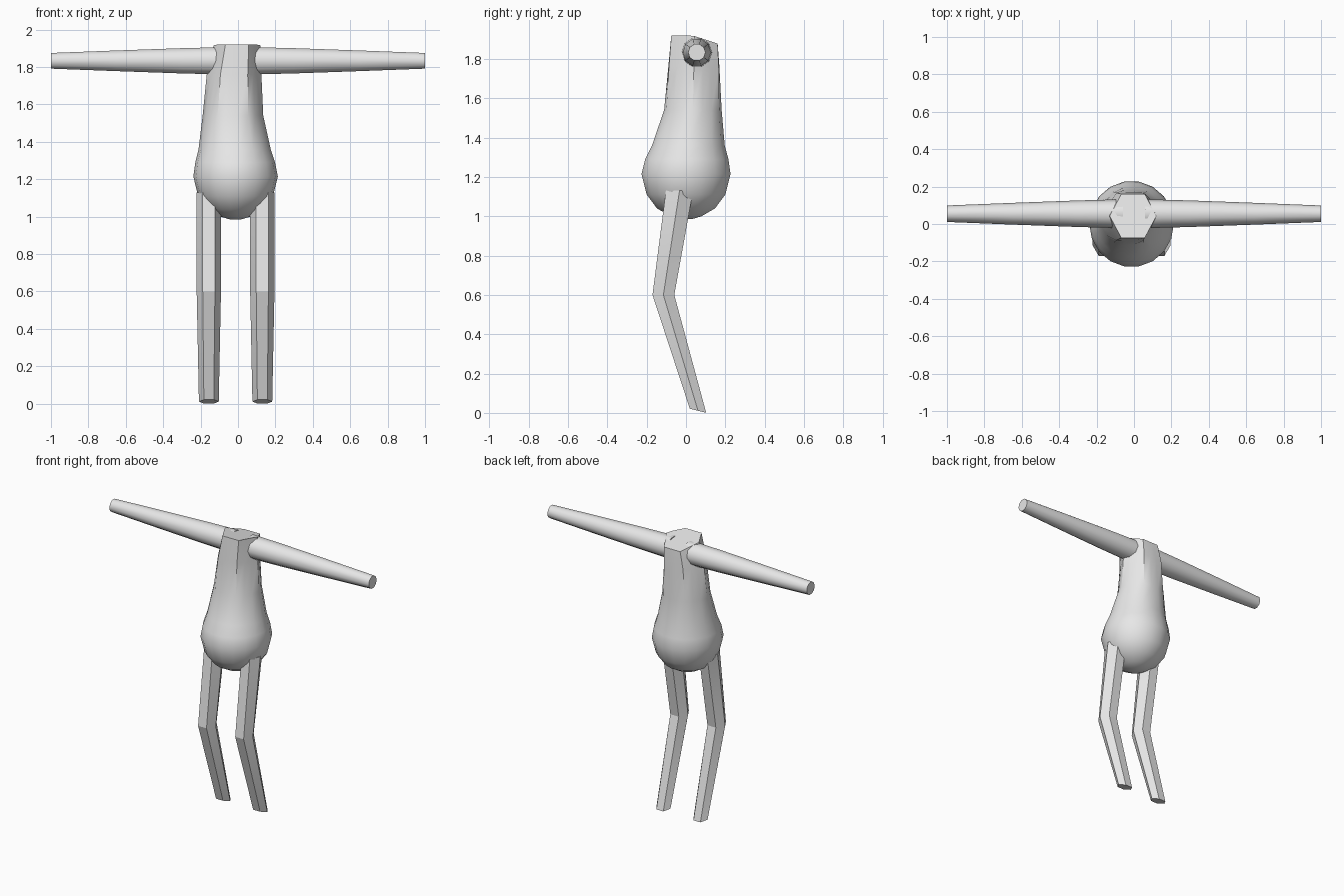
import bpy, bmesh, math
from mathutils import Vector

cube = bpy.data.objects.get("Cube")
if cube:
    bpy.data.objects.remove(cube, do_unlink=True)

grey = bpy.data.materials.new("light grey")
grey.use_nodes = True
grey.diffuse_color = (0.8, 0.8, 0.8, 1)
grey.node_tree.nodes["Principled BSDF"].inputs["Base Color"].default_value = (0.8, 0.8, 0.8, 1)


def loft(name, rings, smooth_angle):
    """Skin a list of equal-length point rings and cap both ends."""
    bm = bmesh.new()
    loops = [[bm.verts.new(p) for p in ring] for ring in rings]
    n = len(loops[0])
    for a, b in zip(loops, loops[1:]):
        for i in range(n):
            j = (i + 1) % n
            bm.faces.new((a[i], a[j], b[j], b[i]))
    bm.faces.new(loops[0][::-1])
    bm.faces.new(loops[-1])
    bmesh.ops.recalc_face_normals(bm, faces=bm.faces)
    mesh = bpy.data.meshes.new(name)
    bm.to_mesh(mesh)
    bm.free()
    mesh.materials.append(grey)
    obj = bpy.data.objects.new(name, mesh)
    bpy.context.collection.objects.link(obj)
    bpy.ops.object.select_all(action='DESELECT')
    obj.select_set(True)
    bpy.context.view_layer.objects.active = obj
    bpy.ops.object.shade_smooth_by_angle(angle=math.radians(smooth_angle))
    return obj


def angles(n):
    return [2 * math.pi * i / n for i in range(n)]


# Body: round belly blending up into a hexagonal neck
# z, centre x, centre y, radius x, radius y, hexagon amount
body_profile = [
    (0.985, -0.013, 0.0, 0.03, 0.03, 0), (1.0, -0.013, 0.0, 0.08, 0.08, 0),
    (1.04, -0.013, 0.0, 0.148, 0.15, 0), (1.11, -0.013, 0.0, 0.2, 0.203, 0),
    (1.215, -0.013, 0.0, 0.226, 0.23, 0), (1.29, -0.015, 0.004, 0.213, 0.215, 0),
    (1.36, -0.018, 0.012, 0.193, 0.19, 0.1), (1.54, -0.027, 0.035, 0.162, 0.155, 0.35),
    (1.76, -0.021, 0.04, 0.146, 0.146, 0.8), (1.92, -0.005, 0.043, 0.125, 0.136, 1),
]


def body_ring(z, cx, cy, rx, ry, hexagon):
    ring = []
    for a in angles(18):
        flat = math.cos(math.pi / 6) / math.cos(a % (math.pi / 3) - math.pi / 6)
        k = 1 + hexagon * (flat - 1)
        y = cy + ry * k * math.sin(a)
        slope = 0.32 * max(0, y - 0.03) if z > 1.9 else 0   # top falls to the back
        ring.append(Vector((cx + rx * k * math.cos(a), y, z - slope)))
    return ring


loft("body", [body_ring(*p) for p in body_profile], 40)

# Arms and legs on both sides
for side, label in ((1, "left"), (-1, "right")):
    arm = [(0.06, 0.077), (0.3, 0.071), (0.65, 0.058), (1.0, 0.044)]
    loft(label + "_arm",
         [[Vector((side * x, 0.055 + r * math.cos(a), 1.833 + r * math.sin(a)))
           for a in angles(10)] for x, r in arm], 45)

    # y, z, radius x, radius y, end tilt of each leg section
    leg = [(0.061, 0.011, 0.053, 0.048, -0.25), (-0.115, 0.6, 0.065, 0.064, 0.0),
           (-0.033, 1.13, 0.065, 0.08, 0.0)]
    loft(label + "_leg",
         [[Vector((-0.013 + side * 0.143 + rx * math.cos(a), y + ry * math.sin(a),
                   z + tilt * ry * math.sin(a)))
           for a in angles(6)] for y, z, rx, ry, tilt in leg], 25)
